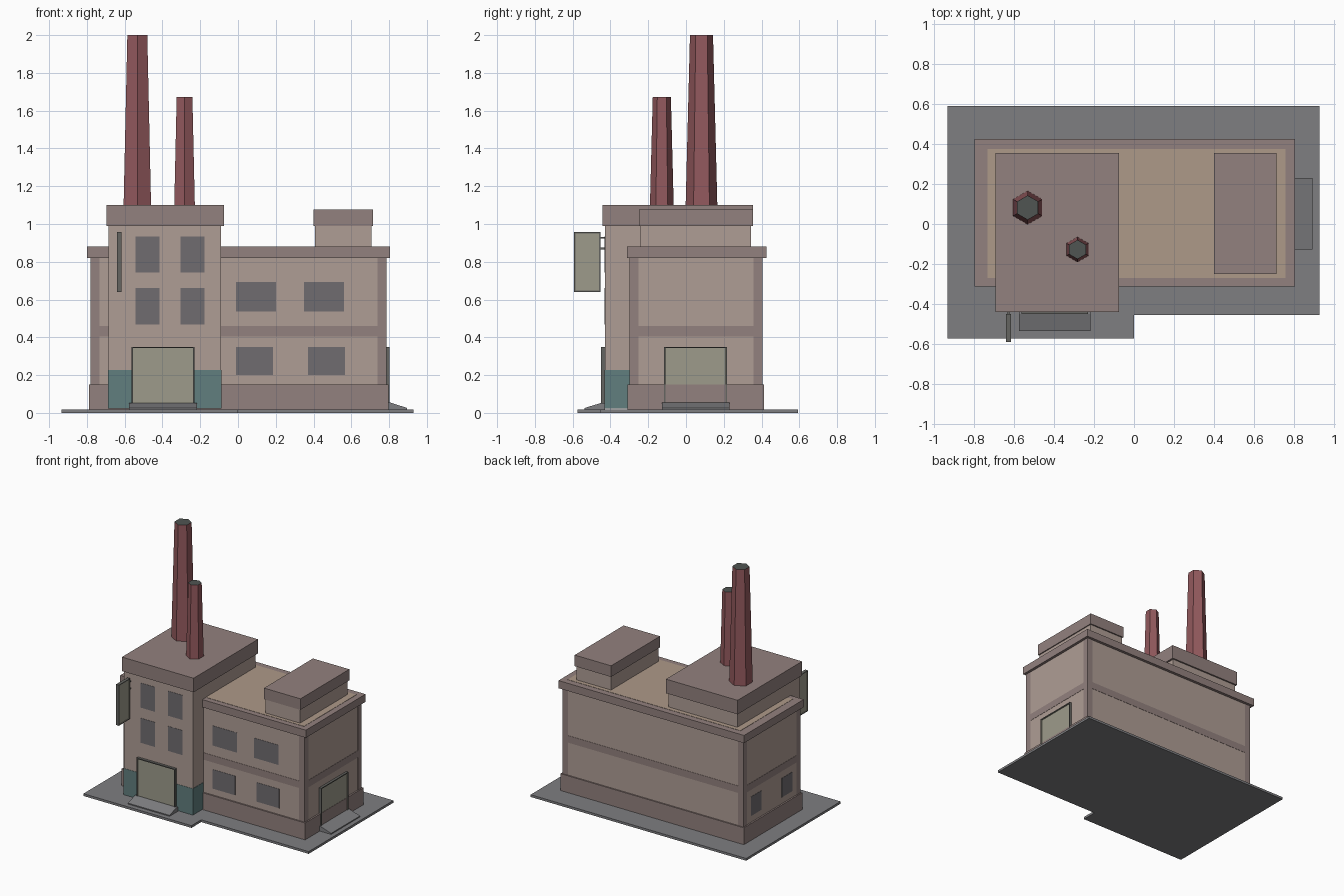
import bpy, bmesh, math

if "Cube" in bpy.data.objects:
    bpy.data.objects.remove(bpy.data.objects["Cube"])

def mat(name, r, g, b):
    m = bpy.data.materials.new(name)
    m.diffuse_color = (r, g, b, 1)
    m.use_nodes = True
    m.node_tree.nodes["Principled BSDF"].inputs["Base Color"].default_value = m.diffuse_color
    return m

WALL = mat("wall_plaster", 0.43, 0.34, 0.30)
TRIM = mat("trim_stone", 0.29, 0.22, 0.21)
ROOF = mat("roof_tan", 0.42, 0.32, 0.25)
GLASS = mat("window_grey", 0.16, 0.15, 0.16)
TEAL = mat("teal_base", 0.12, 0.21, 0.21)
BRICK = mat("chimney_red", 0.29, 0.10, 0.11)
SOOT = mat("chimney_soot", 0.08, 0.09, 0.085)
PAVE = mat("pavement", 0.21, 0.21, 0.22)
FRAME = mat("frame_dark", 0.13, 0.13, 0.12)
PANEL = mat("panel_olive", 0.34, 0.33, 0.26)

def finish(name, bm, *mats):
    bmesh.ops.recalc_face_normals(bm, faces=bm.faces[:])
    me = bpy.data.meshes.new(name)
    bm.to_mesh(me)
    bm.free()
    for m in mats:
        me.materials.append(m)
    ob = bpy.data.objects.new(name, me)
    bpy.context.collection.objects.link(ob)
    return ob

def boxes(name, m, *bs):
    """One object from boxes given as (x0, x1, y0, y1, z0, z1)."""
    bm = bmesh.new()
    for x0, x1, y0, y1, z0, z1 in bs:
        for v in bmesh.ops.create_cube(bm, size=1)["verts"]:
            c = v.co
            c.x = x1 if c.x > 0 else x0
            c.y = y1 if c.y > 0 else y0
            c.z = z1 if c.z > 0 else z0
    return finish(name, bm, m)

def prism(name, m, pts, vec):
    """Polygon pushed along a vector."""
    bm = bmesh.new()
    f = bm.faces.new([bm.verts.new(p) for p in pts])
    g = bmesh.ops.extrude_face_region(bm, geom=[f])["geom"]
    bmesh.ops.translate(bm, vec=vec, verts=[v for v in g if isinstance(v, bmesh.types.BMVert)])
    return finish(name, bm, m)

def framed_panel(name, box, thin, depth):
    """Box whose broad faces across axis `thin` have a frame and a recessed panel."""
    ob = boxes(name, FRAME, box)
    ob.data.materials.append(PANEL)
    bm = bmesh.new()
    bm.from_mesh(ob.data)
    bm.normal_update()
    broad = [f for f in bm.faces if abs(f.normal[thin]) > 0.9]
    bmesh.ops.inset_individual(bm, faces=broad, thickness=0.011, depth=0)
    for f in broad:
        f.material_index = 1
        n = f.normal.copy()
        g = bmesh.ops.extrude_discrete_faces(bm, faces=[f])["faces"][0]
        g.material_index = 1
        bmesh.ops.translate(bm, vec=-n * depth, verts=g.verts[:])
    bm.to_mesh(ob.data)
    bm.free()
    return ob

# L-shaped pavement
prism("pavement", PAVE, [(-.935, -.575, 0), (0, -.575, 0), (0, -.455, 0), (.93, -.455, 0),
                         (.93, .592, 0), (-.935, .592, 0)], (0, 0, .018))

# Main hall
X0, X1, Y0, Y1 = -.778, .785, -.298, .403
boxes("hall_walls", WALL, (X0, X1, Y0, Y1, .018, .85))
boxes("hall_plinth", TRIM, (-.79, .797, -.309, .413, .018, .15))
boxes("hall_cornice", TRIM, (-.80, .806, -.313, .425, .82, .88))
boxes("hall_roof_panel", ROOF, (-.735, .76, -.27, .377, .87, .882))
e, w = .002, .048
boxes("hall_floor_band", TRIM, (X0 - e, X1 + e, Y0 - e, Y1 + e, .405, .46))
boxes("hall_corner_strips", TRIM, *[(xa, xa + w, ya, ya + w, .14, .83)
      for xa in (X0 - e, X1 + e - w) for ya in (Y0 - e, Y1 + e - w)])

# Tower
TX0, TX1, TY = -.685, -.09, -.43
boxes("tower_walls", WALL, (TX0, TX1, TY, .343, .022, 1.02))
boxes("tower_teal_base", TEAL, (TX0 - e, TX1 + e, TY - e, -.29, .022, .228))
boxes("tower_cap", TRIM, (-.695, -.075, -.442, .355, .99, 1.10))

# Rooftop housing
boxes("roof_housing", WALL, (.407, .707, -.243, .345, .87, 1.0))
boxes("roof_housing_cap", TRIM, (.40, .715, -.25, .355, .99, 1.077))

# Windows
tower_w = [(x, x + .126, TY - e, TY + .01, z, z + .193)
           for x in (-.542, -.304) for z in (.467, .742)]
boxes("tower_windows", GLASS, *tower_w)
boxes("hall_front_windows", GLASS, *[(a, b, Y0 - e, Y0 + .01, c, d) for a, b, c, d in (
    (-.01, .2, .537, .692), (.35, .56, .537, .692),
    (-.01, .185, .2, .35), (.37, .567, .2, .35))])
boxes("hall_left_windows", GLASS, *[(X0 - e, X0 + .01, y, y + .13, .2, .35) for y in (-.2, .18)])

# Doors and their ramps
framed_panel("front_door", (-.563, -.23, -.45, -.42, .03, .35), 1, .008)
framed_panel("side_door", (.775, .803, -.117, .217, .03, .35), 0, .008)
prism("front_ramp", PAVE, [(-.577, -.43, .018), (-.577, -.537, .018), (-.577, -.537, .026),
                           (-.577, -.452, .052), (-.577, -.43, .052)], (.36, 0, 0))
prism("side_ramp", PAVE, [(.78, -.128, .018), (.895, -.128, .018), (.895, -.128, .026),
                          (.803, -.128, .056), (.78, -.128, .056)], (0, .358, 0))

# Blank hanging sign and brackets
framed_panel("hanging_sign", (-.641, -.617, -.592, -.452, .64, .958), 0, .004)
boxes("sign_brackets", FRAME, *[(-.634, -.624, -.455, -.425, z, z + .01) for z in (.865, .922)])

# Six-sided tapering chimneys
def chimney(name, x, y, r0, r1, top):
    bm = bmesh.new()
    rings = [[bm.verts.new((x + r * math.sin(i * math.pi / 3), y + r * math.cos(i * math.pi / 3), z))
              for i in range(6)] for r, z in ((r0, 1.095), (r1, top))]
    for i in range(6):
        j = (i + 1) % 6
        bm.faces.new((rings[0][i], rings[0][j], rings[1][j], rings[1][i]))
    bm.faces.new(rings[0])
    bm.faces.new(rings[1]).material_index = 1
    finish(name, bm, BRICK, SOOT)

chimney("tall_chimney", -.533, .082, .084, .061, 2.0)
chimney("short_chimney", -.283, -.128, .063, .048, 1.672)
